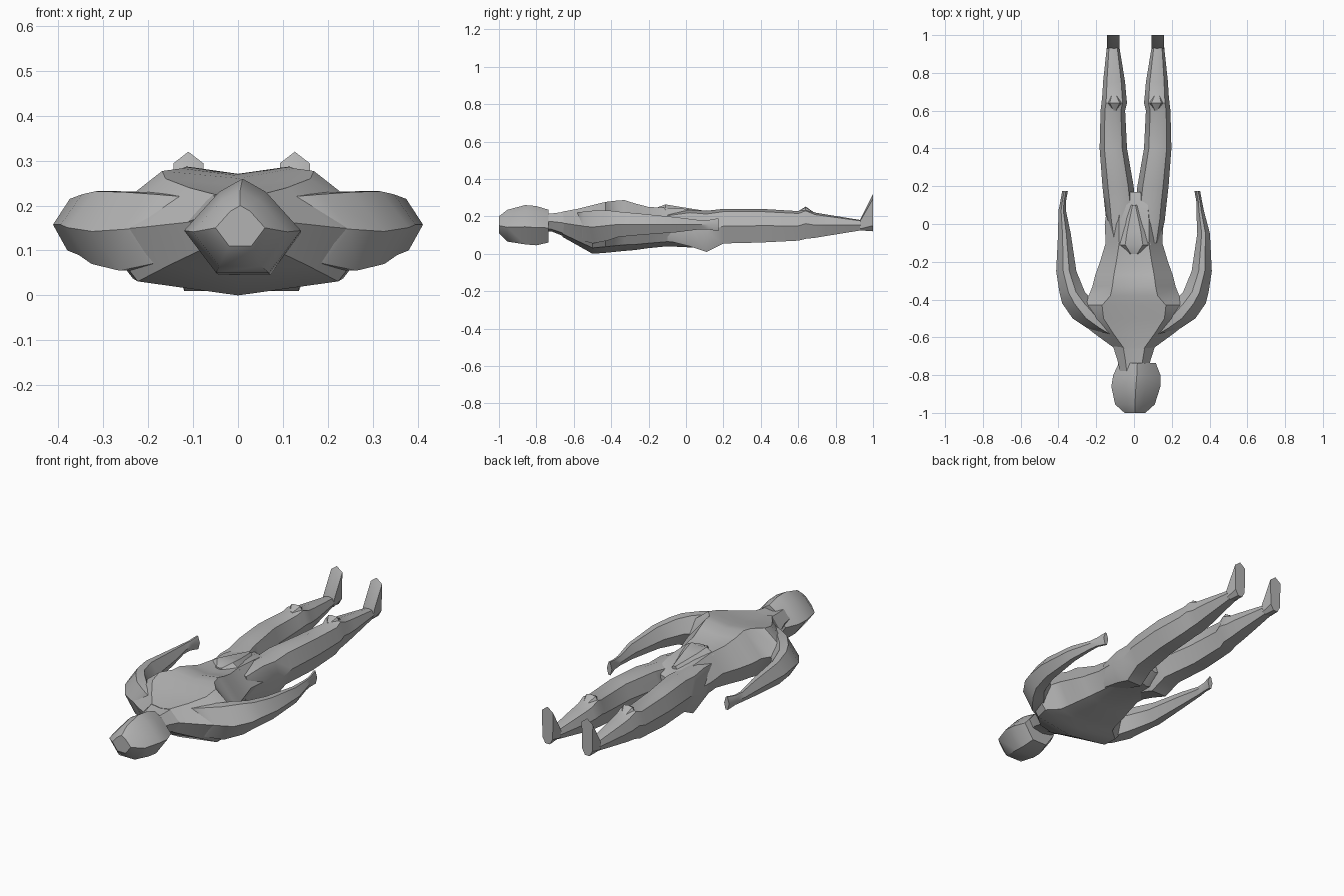
import bpy, bmesh, math

cube = bpy.data.objects.get("Cube")
if cube:
    bpy.data.objects.remove(cube, do_unlink=True)

grey = bpy.data.materials.new("plain grey")
grey.use_nodes = True
colour = (0.45, 0.45, 0.45, 1)
grey.diffuse_color = colour
grey.node_tree.nodes["Principled BSDF"].inputs["Base Color"].default_value = colour


def half_to_ring(half):
    """Mirror a half outline (top to bottom, u from 0 to 1) into a full ring."""
    left = [(-u, v) for u, v in reversed(half) if u > 0]
    return half + left


def loft(name, outline, stations, side=1, shift=lambda y: 0):
    """Skin an outline through stations of (y, x low, x high, z low, z high)."""
    bm = bmesh.new()
    rings = []
    for y, xa, xb, za, zb in stations:
        middle, half = (xa + xb) / 2, (xb - xa) / 2
        rings.append([bm.verts.new((side * (middle + u * half) + shift(y), y,
                                    za + v * (zb - za))) for u, v in outline])
    count = len(outline)
    for a, b in zip(rings, rings[1:]):
        for i in range(count):
            j = (i + 1) % count
            bm.faces.new((a[i], a[j], b[j], b[i]))
    bm.faces.new(rings[0])
    bm.faces.new(rings[-1])
    bmesh.ops.recalc_face_normals(bm, faces=bm.faces)
    mesh = bpy.data.meshes.new(name)
    bm.to_mesh(mesh)
    bm.free()
    mesh.materials.append(grey)
    obj = bpy.data.objects.new(name, mesh)
    bpy.context.collection.objects.link(obj)
    bpy.ops.object.select_all(action='DESELECT')
    obj.select_set(True)
    bpy.context.view_layer.objects.active = obj
    bpy.ops.object.shade_smooth_by_angle(angle=math.radians(38))


def symmetric(rows):
    return [(y, -w, w, za, zb) for y, w, za, zb in rows]


skull = half_to_ring([(0, 1), (.4, .86), (1, .45), (.45, 0)])
trunk = half_to_ring([(0, .94), (.52, 1), (1, .55), (.72, .12), (0, 0)])
thigh = half_to_ring([(0, 1), (.65, .92), (1, .5), (.55, 0)])
sole = half_to_ring([(0, 1), (1, .87), (.9, .15), (.4, 0)])
arm_outline = half_to_ring([(.3, 1), (1, .5), (.4, 0)])

# Head and neck
loft("head", skull, [
    (-1, -.05, .06, .11, .2), (-.955, -.1, .11, .065, .235),
    (-.86, -.12, .14, .05, .26), (-.8, -.11, .14, .045, .255),
    (-.735, -.08, .115, .06, .235)])
loft("neck", trunk, symmetric([
    (-.8, .07, .12, .21), (-.72, .088, .12, .215), (-.62, .12, .08, .228)]))

# Torso: wide shoulders, raised ribcage, waist and hips
loft("torso", trunk, symmetric([
    (-.66, .1, .09, .225), (-.58, .21, .045, .24), (-.5, .31, 0, .26),
    (-.43, .325, .005, .277), (-.38, .24, .01, .283), (-.33, .22, .015, .287),
    (-.27, .205, .02, .268), (-.2, .18, .03, .25), (-.1, .15, .04, .245),
    (0, .155, .035, .24), (.1, .14, .03, .225), (.17, .06, .08, .2)]))

# Peaked fold over the groin, narrowing between the thighs
loft("groin_fold", trunk, symmetric([
    (-.16, .03, .2, .245), (-.11, .09, .2, .264),
    (-.04, .07, .2, .252), (.1, .015, .2, .23)]))

leg = [
    (-.1, .02, .13, .07, .215), (.02, 0, .155, .04, .235),
    (.11, 0, .165, .01, .23), (.2, .01, .175, .055, .24),
    (.4, .045, .19, .06, .24), (.6, .055, .185, .07, .228),
    (.64, .045, .18, .08, .242), (.69, .05, .175, .085, .22),
    (.75, .055, .172, .095, .21), (.935, .085, .152, .125, .18)]
kneecap = [(.6, .1, .12, .2, .228), (.64, .07, .15, .2, .252), (.69, .1, .13, .19, .217)]
foot = [(.93, .085, .152, .125, .18), (1, .085, .152, .12, .32)]

# Arms grow out of the shoulders, bend and taper to the hands
arm = [
    (-.585, .02, .18, .09, .22), (-.55, .06, .25, .07, .225),
    (-.5, .12, .325, .055, .23), (-.42, .2, .38, .07, .232),
    (-.36, .26, .395, .09, .225), (-.25, .305, .412, .1, .215),
    (-.05, .335, .402, .115, .195), (.07, .345, .385, .13, .18),
    (.12, .345, .375, .13, .18), (.175, .335, .365, .12, .19)]

for side, word in ((1, "left"), (-1, "right")):
    loft(word + "_leg", thigh, leg, side, lambda y: .008)
    loft(word + "_kneecap", thigh, kneecap, side, lambda y: .008)
    loft(word + "_foot", sole, foot, side, lambda y: .008)
    loft(word + "_arm", arm_outline, arm, side, lambda y: -.015 if y > 0 else 0)
